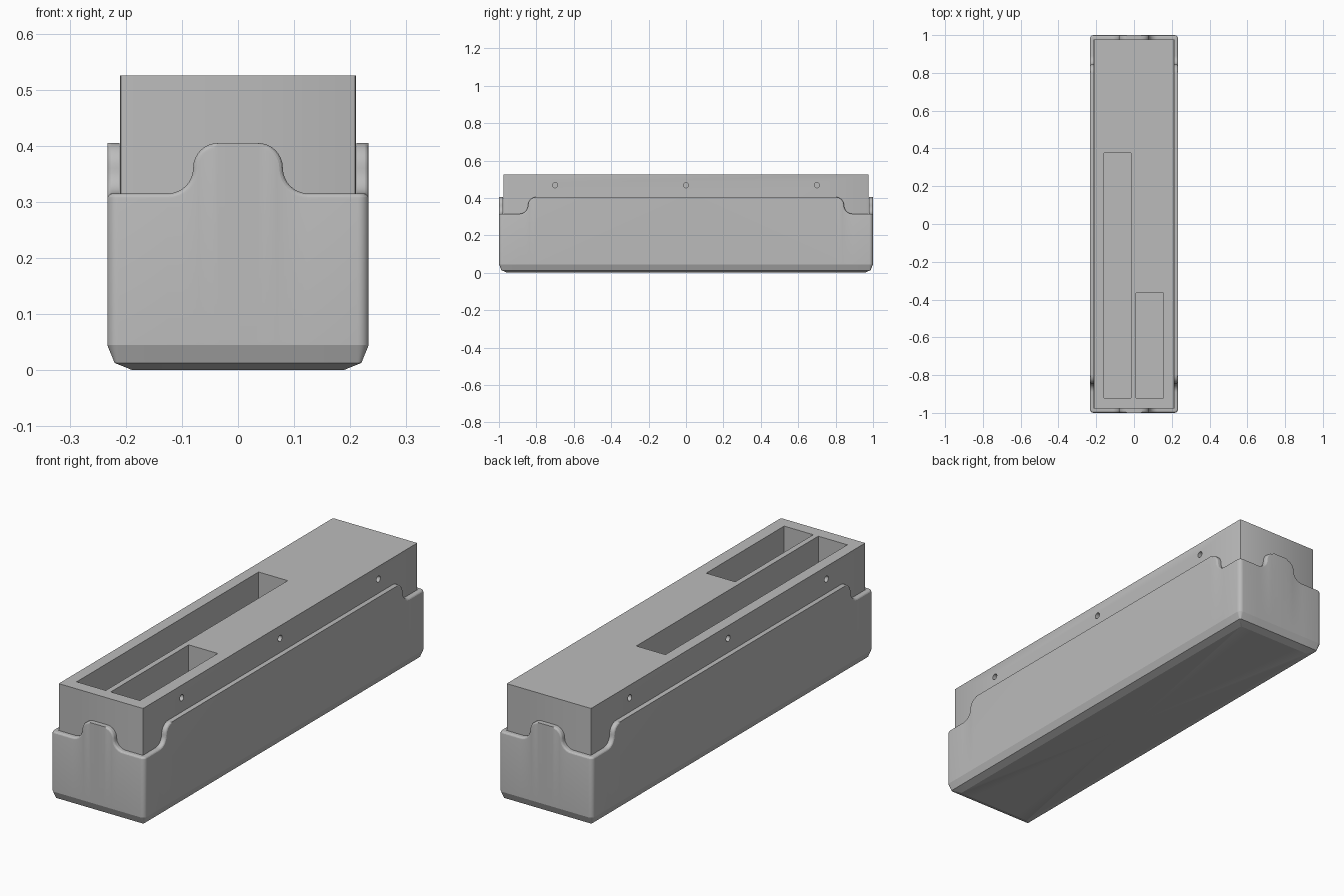
import bpy, bmesh, math
from mathutils import Matrix

cube = bpy.data.objects.get("Cube")
if cube:
    bpy.data.objects.remove(cube, do_unlink=True)

grey = bpy.data.materials.new("plain grey")
grey.use_nodes = True
colour = (0.5, 0.5, 0.5, 1)
grey.diffuse_color = colour
grey.node_tree.nodes["Principled BSDF"].inputs["Base Color"].default_value = colour


def make_object(name, bm):
    bmesh.ops.recalc_face_normals(bm, faces=bm.faces)
    mesh = bpy.data.meshes.new(name)
    bm.to_mesh(mesh)
    bm.free()
    mesh.materials.append(grey)
    ob = bpy.data.objects.new(name, mesh)
    bpy.context.collection.objects.link(ob)
    return ob


def add_box(bm, x0, x1, y0, y1, z0, z1):
    size = Matrix.Diagonal((x1 - x0, y1 - y0, z1 - z0, 1))
    place = Matrix.Translation(((x0 + x1) / 2, (y0 + y1) / 2, (z0 + z1) / 2))
    return bmesh.ops.create_cube(bm, size=1, matrix=place @ size)["verts"]


def activate(ob):
    bpy.ops.object.select_all(action='DESELECT')
    ob.select_set(True)
    bpy.context.view_layer.objects.active = ob


# Outer shell: one quadrant of the wall, then mirrored
HX, HY, CORNER = 0.233, 1.0, 0.02
LOW, HIGH, ARC, FILLET, WALL = 0.315, 0.405, 0.045, 0.01, 0.022
STEPS = 8


def s_curve(start):
    """Rim step from high to low: (distance, height, normal along, normal up, fillet)."""
    pts = []
    for i in range(STEPS + 1):
        a = math.pi / 2 * i / STEPS
        pts.append((start + ARC * math.sin(a), HIGH - ARC + ARC * math.cos(a),
                    math.sin(a), math.cos(a), FILLET if i else 0))
    for i in range(1, STEPS + 1):
        a = math.pi / 2 * (1 - i / STEPS)
        pts.append((start + 2 * ARC - ARC * math.sin(a), LOW + ARC - ARC * math.cos(a),
                    math.sin(a), math.cos(a), FILLET))
    return pts


flat = (0, HIGH, 0, 1, 0)
columns = [("front", p) for p in [flat] + s_curve(0.035)]
columns += [("corner", (math.pi / 2 * i / 6, LOW, 0, 1, FILLET)) for i in range(7)]
columns += [("side", p) for p in reversed([flat] + s_curve(0.80))]


def point(column, inset, drop=0, z=None):
    kind, (u, top, nu, nz, fillet) = column
    height = top - nz * drop * fillet if z is None else z
    if kind == "corner":
        r = max(CORNER - inset, 0.002)
        return (HX - inset - r + r * math.sin(u), -HY + inset + r - r * math.cos(u), height)
    u -= nu * drop * fillet
    return (u, -HY + inset, height) if kind == "front" else (HX - inset, -u, height)


bm = bmesh.new()
grid = []
for c in columns:
    col = [point(c, 0.045, 1, 0), point(c, 0.013, 1, 0.013), point(c, 0, 1, 0.045)]
    for i in range(5):
        a = math.pi / 2 * i / 4
        col.append(point(c, c[1][4] * (1 - math.cos(a)), 1 - math.sin(a)))
    col += [point(c, WALL), point(c, WALL, 0, 0.03)]
    grid.append([bm.verts.new(p) for p in col])
for a, b in zip(grid, grid[1:]):
    for i in range(len(a) - 1):
        bm.faces.new((a[i], b[i], b[i + 1], a[i + 1]))
for row, z in ((0, 0), (-1, 0.03)):
    bm.faces.new([c[row] for c in grid] + [bm.verts.new((0, 0, z))])
bmesh.ops.remove_doubles(bm, verts=bm.verts, dist=0.00005)
for axis in (0, 1):
    scale = [1, 1, 1]
    scale[axis] = -1
    copy = bmesh.ops.duplicate(bm, geom=bm.verts[:] + bm.edges[:] + bm.faces[:])["geom"]
    verts = [v for v in copy if isinstance(v, bmesh.types.BMVert)]
    bmesh.ops.scale(bm, vec=scale, verts=verts)
    bmesh.ops.remove_doubles(bm, verts=bm.verts, dist=0.00005)
shell = make_object("outer_shell", bm)
activate(shell)
bpy.ops.object.shade_smooth_by_angle(angle=math.radians(20))

# Inner block with slightly eased upright edges
bm = bmesh.new()
add_box(bm, -0.21, 0.21, -0.976, 0.976, 0.031, 0.525)
upright = [e for e in bm.edges if abs(e.verts[0].co.z - e.verts[1].co.z) > 0.1]
bmesh.ops.bevel(bm, geom=upright, offset=0.005, segments=2, profile=0.5, affect='EDGES')
block = make_object("inner_block", bm)

# Cutter for the two pockets and the side pin holes
bm = bmesh.new()
add_box(bm, -0.16, -0.015, -0.92, 0.375, 0.1, 0.6)
add_box(bm, 0.01, 0.155, -0.92, -0.365, 0.1, 0.6)
for side in (-1, 1):
    for y in (-0.7, 0, 0.7):
        bmesh.ops.create_cone(
            bm, cap_ends=True, segments=20, radius1=0.014, radius2=0.014, depth=0.06,
            matrix=Matrix.Translation((side * 0.21, y, 0.468)) @ Matrix.Rotation(math.pi / 2, 4, 'Y'))
cutter = make_object("pocket_cutter", bm)
cutter.hide_render = True

cut = block.modifiers.new("pockets", 'BOOLEAN')
cut.operation = 'DIFFERENCE'
cut.solver = 'EXACT'
cut.object = cutter
activate(block)
bpy.ops.object.modifier_apply(modifier=cut.name)
bpy.data.objects.remove(cutter, do_unlink=True)
bpy.ops.object.shade_smooth_by_angle(angle=math.radians(30))
